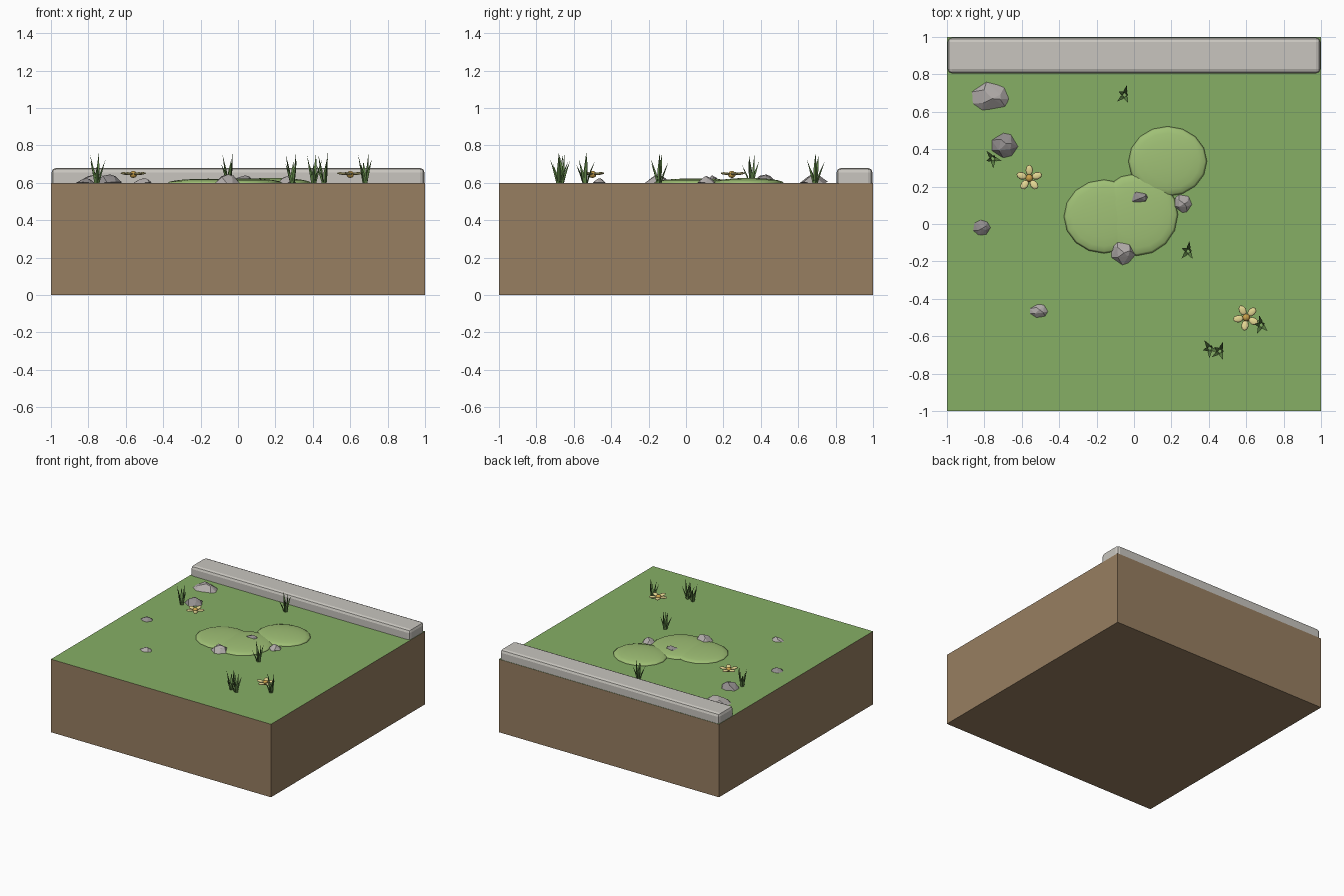
import bpy, bmesh, math, random
from mathutils import Vector, Matrix

if "Cube" in bpy.data.objects:
    bpy.data.objects.remove(bpy.data.objects["Cube"])

random.seed(4)
TOP = 0.6


def mat(name, rgb):
    m = bpy.data.materials.new(name)
    m.diffuse_color = (*rgb, 1)
    m.use_nodes = True
    m.node_tree.nodes["Principled BSDF"].inputs["Base Color"].default_value = m.diffuse_color
    return m


SOIL = mat("soil", (0.31, 0.21, 0.12))
GRASS = mat("grass", (0.24, 0.43, 0.13))
MOSS = mat("moss", (0.35, 0.53, 0.18))
STONE = mat("stone", (0.58, 0.56, 0.52))
ROCK = mat("rock", (0.44, 0.41, 0.40))
DARK_ROCK = mat("dark_rock", (0.29, 0.27, 0.27))
BLADE = mat("blade", (0.11, 0.22, 0.06))
PETAL = mat("petal", (0.80, 0.70, 0.30))
CENTRE = mat("flower_centre", (0.60, 0.36, 0.07))


def make(name, bm, *mats, smooth=False):
    bmesh.ops.recalc_face_normals(bm, faces=bm.faces)
    for f in bm.faces:
        f.smooth = smooth
    me = bpy.data.meshes.new(name)
    bm.to_mesh(me)
    bm.free()
    for m in mats:
        me.materials.append(m)
    ob = bpy.data.objects.new(name, me)
    bpy.context.collection.objects.link(ob)
    return ob


def box(bm, lo, hi):
    lo, hi = Vector(lo), Vector(hi)
    return bmesh.ops.create_cube(
        bm, size=1, matrix=Matrix.Translation((lo + hi) / 2) @ Matrix.Diagonal((*(hi - lo), 1)))


# Soil block with a grass top face
bm = bmesh.new()
box(bm, (-1, -1, 0), (1, 1, TOP))
for f in bm.faces:
    f.material_index = 1 if f.calc_center_median().z > TOP - 0.01 else 0
make("ground_block", bm, SOIL, GRASS)

# Rounded kerb along the back edge, sunk a little into the ground
bm = bmesh.new()
box(bm, (-0.997, 0.805, 0.56), (0.997, 0.997, 0.68))
bmesh.ops.bevel(bm, geom=bm.edges[:], offset=0.024, segments=2, profile=0.5, affect='EDGES')
make("kerb", bm, STONE)

# Low moss mounds
for i, (x, y, rx, ry, h) in enumerate([(-0.16, 0.04, 0.215, 0.197, 0.022),
                                       (0.015, 0.05, 0.22, 0.22, 0.024),
                                       (0.18, 0.335, 0.21, 0.187, 0.026)]):
    bm = bmesh.new()
    bmesh.ops.create_uvsphere(bm, u_segments=16, v_segments=10, radius=1, matrix=
                              Matrix.Translation((x, y, TOP)) @ Matrix.Diagonal((rx, ry, h, 1)))
    make(f"moss_mound_{i + 1}", bm, MOSS, smooth=True)


# Faceted rocks: hull of scattered points fitted to a given footprint
def rock(name, x, y, rx, ry, h, m):
    pts = []
    for k in range(7):
        a = (k + random.uniform(-0.25, 0.25)) * math.tau / 7
        pts.append(Vector((math.cos(a), math.sin(a), random.uniform(-0.1, 0.15))))
        if k % 2 == 0:
            pts.append(Vector((0.55 * math.cos(a + 0.4), 0.55 * math.sin(a + 0.4),
                               random.uniform(0.6, 0.85))))
    pts += [Vector((random.uniform(-0.2, 0.2), random.uniform(-0.2, 0.2), 1)), Vector((0, 0, -0.6))]
    bm = bmesh.new()
    for p in pts:
        bm.verts.new((x + p.x * rx, y + p.y * ry, TOP + p.z * h))
    bmesh.ops.convex_hull(bm, input=bm.verts[:])
    loose = [v for v in bm.verts if not v.link_faces]
    bmesh.ops.delete(bm, geom=loose, context='VERTS')
    make(name, bm, m)


for i, r in enumerate([(-0.77, 0.68, 0.105, 0.08, 0.045, ROCK),
                       (-0.695, 0.42, 0.075, 0.066, 0.045, DARK_ROCK),
                       (-0.815, -0.02, 0.048, 0.042, 0.025, DARK_ROCK),
                       (-0.51, -0.465, 0.05, 0.038, 0.025, ROCK),
                       (-0.06, -0.15, 0.07, 0.07, 0.045, ROCK),
                       (0.025, 0.14, 0.068, 0.052, 0.04, DARK_ROCK),
                       (0.26, 0.11, 0.05, 0.05, 0.038, ROCK)]):
    rock(f"rock_{i + 1}", *r)


# Grass tufts: leaning three-sided blades that taper to a point
def tuft(name, x, y, turn):
    bm = bmesh.new()
    for k, (height, lean) in enumerate([(0.16, 0.012), (0.15, 0.03), (0.125, 0.04),
                                        (0.115, 0.045), (0.10, 0.045)]):
        a = turn + k * math.tau * 2 / 5
        out, side = Vector((math.cos(a), math.sin(a), 0)), Vector((-math.sin(a), math.cos(a), 0))
        base = Vector((x, y, TOP - 0.005)) + out * 0.008
        rings = []
        for t, w in ((0, 0.007), (0.45, 0.010)):
            c = base + out * lean * t ** 1.5 + Vector((0, 0, height * t))
            rings.append([bm.verts.new(c + p) for p in (side * w, out * w * 0.8, -side * w)])
        tip = bm.verts.new(base + out * lean + Vector((0, 0, height + 0.005)))
        low, mid = rings
        bm.faces.new(low[::-1])
        for j in range(3):
            n = (j + 1) % 3
            bm.faces.new((low[j], low[n], mid[n], mid[j]))
            bm.faces.new((mid[j], mid[n], tip))
    make(name, bm, BLADE)


for i, (x, y, turn) in enumerate([(-0.05, 0.69, 0.1), (-0.755, 0.35, 1.0), (0.29, -0.145, 0.2),
                                  (0.68, -0.54, 0.5), (0.405, -0.665, 0.9), (0.46, -0.68, 0.0)]):
    tuft(f"grass_tuft_{i + 1}", x, y, turn)


# Five-petalled flowers with a round centre
def flower(name, x, y, turn):
    place = Matrix.Translation((x, y, 0.645))
    bm = bmesh.new()
    for k in range(5):
        m = (place @ Matrix.Rotation(turn + k * math.tau / 5, 4, 'Z')
             @ Matrix.Rotation(math.radians(-6), 4, 'Y')
             @ Matrix.Translation((0.043, 0, 0)) @ Matrix.Diagonal((0.029, 0.02, 0.007, 1)))
        bmesh.ops.create_uvsphere(bm, u_segments=8, v_segments=6, radius=1, matrix=m)
    make(name + "_petals", bm, PETAL, smooth=True)
    bm = bmesh.new()
    bmesh.ops.create_uvsphere(bm, u_segments=10, v_segments=6, radius=1,
                              matrix=place @ Matrix.Diagonal((0.021, 0.021, 0.019, 1)))
    make(name + "_centre", bm, CENTRE, smooth=True)


flower("flower_1", -0.56, 0.245, math.radians(90))
flower("flower_2", 0.6, -0.5, math.radians(45))
